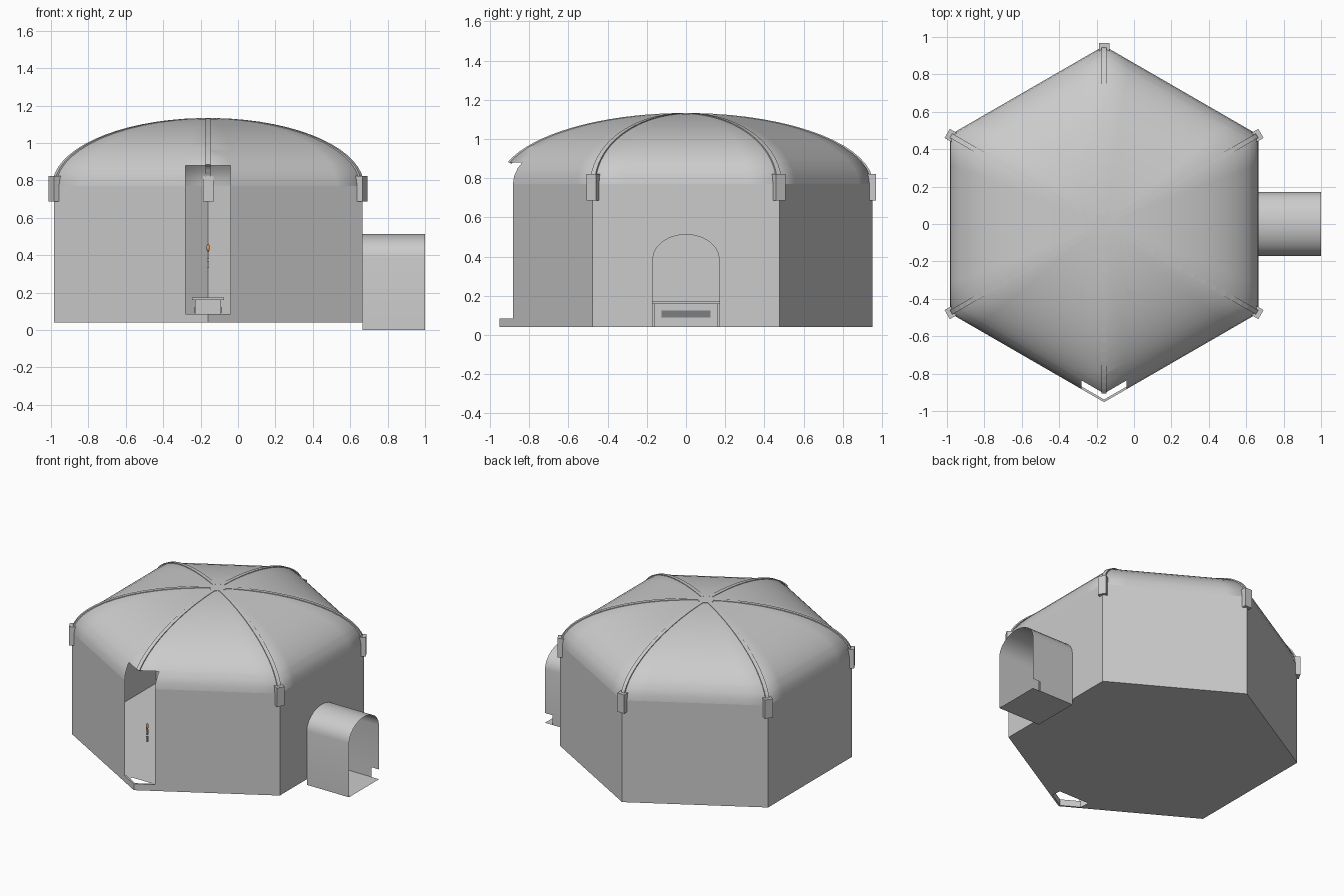
import bpy, bmesh
from math import sin, cos, pi, radians
from mathutils import Vector, Matrix

if "Cube" in bpy.data.objects:
    bpy.data.objects.remove(bpy.data.objects["Cube"])

CX, R = -0.16, 0.9526            # hexagon centre and corner radius
Z0, ZW, ZT = 0.04, 0.77, 1.13    # ground sheet, wall top, dome top
OW, OZ, OY = 0.12, 0.88, -0.80   # corner doorway: half width, top, depth
TW, TS, TT = 0.17, 0.385, 0.513  # tunnel: half width, spring line, crown


def finish(name, bm, smooth=False):
    me = bpy.data.meshes.new(name)
    bm.to_mesh(me)
    bm.free()
    ob = bpy.data.objects.new(name, me)
    bpy.context.collection.objects.link(ob)
    for p in me.polygons:
        p.use_smooth = smooth
    return ob


def corner(k, r=R):
    a = radians(30 + 60 * k)
    return Vector((CX + r * cos(a), r * sin(a), 0))


def cut_doorway(bm):
    # split along the doorway planes, then drop the faces inside
    for co, no in (((CX - OW, 0, 0), (1, 0, 0)), ((CX + OW, 0, 0), (1, 0, 0)),
                   ((0, 0, OZ), (0, 0, 1)), ((0, OY, 0), (0, 1, 0))):
        bmesh.ops.bisect_plane(bm, geom=bm.verts[:] + bm.edges[:] + bm.faces[:],
                               plane_co=co, plane_no=no)
    gone = []
    for f in bm.faces:
        c = f.calc_center_median()
        if abs(c.x - CX) < OW and c.z < OZ and c.y < OY:
            gone.append(f)
    bmesh.ops.delete(bm, geom=gone, context='FACES')


def box(bm, centre, size, angle=0):
    m = (Matrix.Translation(centre) @ Matrix.Rotation(angle, 4, 'Z')
         @ Matrix.Diagonal((*size, 1)))
    bmesh.ops.create_cube(bm, size=1, matrix=m)


def arch(n=12):
    return [(TW * cos(pi * i / n), TS + (TT - TS) * sin(pi * i / n)) for i in range(n + 1)]


# walls, the right one with an arched hole into the tunnel
bm = bmesh.new()
for k in range(6):
    a, b = corner(k), corner(k + 1)
    if k == 5:
        pts = [(a.x, a.y, Z0), (a.x, -TW, Z0)]
        pts += [(a.x, y, z) for y, z in reversed(arch())]
        pts += [(a.x, TW, Z0), (b.x, b.y, Z0), (b.x, b.y, ZW), (a.x, a.y, ZW)]
    else:
        pts = [(a.x, a.y, Z0), (b.x, b.y, Z0), (b.x, b.y, ZW), (a.x, a.y, ZW)]
    bm.faces.new([bm.verts.new(p) for p in pts])
cut_doorway(bm)
finish("walls", bm)

# ground sheet
bm = bmesh.new()
bm.faces.new([bm.verts.new(corner(-k) + Vector((0, 0, Z0))) for k in range(6)])
cut_doorway(bm)
finish("ground_sheet", bm)

# dome: elliptical loft of hexagons up to one point
bm = bmesh.new()
ACROSS, RINGS = 6, 14
rings = []
for j in range(RINGS):
    t = pi / 2 * j / RINGS
    z = ZW + (ZT - ZW) * sin(t)
    ring = []
    for k in range(6):
        a, b = corner(k, R * cos(t)), corner(k + 1, R * cos(t))
        for i in range(ACROSS):
            p = a.lerp(b, i / ACROSS)
            ring.append(bm.verts.new((p.x, p.y, z)))
    rings.append(ring)
n = 6 * ACROSS
for lo, hi in zip(rings, rings[1:]):
    for i in range(n):
        bm.faces.new((lo[i], lo[(i + 1) % n], hi[(i + 1) % n], hi[i]))
top = bm.verts.new((CX, 0, ZT))
for i in range(n):
    bm.faces.new((rings[-1][i], rings[-1][(i + 1) % n], top))
cut_doorway(bm)
finish("dome", bm, True)

# ribs: flat straps along the dome ridges, the front one stops at the doorway
bm = bmesh.new()
for k in range(6):
    ang = radians(30 + 60 * k)
    out, side = Vector((cos(ang), sin(ang), 0)), Vector((-sin(ang), cos(ang), 0))
    start = 0.32 if k == 4 else 0.0
    prev = None
    for j in range(17):
        t = start + (pi / 2 - 0.05 - start) * j / 16
        p = Vector((CX, 0, ZW)) + out * R * cos(t) + Vector((0, 0, (ZT - ZW) * sin(t)))
        nrm = (out * cos(t) / R + Vector((0, 0, sin(t) / (ZT - ZW)))).normalized()
        sec = [bm.verts.new(p + side * s * 0.013 + nrm * h)
               for s, h in ((-1, -0.016), (1, -0.016), (1, 0.003), (-1, 0.003))]
        if prev:
            for i in range(4):
                bm.faces.new((prev[i], prev[(i + 1) % 4], sec[(i + 1) % 4], sec[i]))
        else:
            bm.faces.new(sec[::-1])
        prev = sec
    bm.faces.new(prev)
bmesh.ops.recalc_face_normals(bm, faces=bm.faces[:])
finish("ribs", bm)

# crown disc where the ribs meet
bm = bmesh.new()
bmesh.ops.create_cone(bm, cap_ends=True, segments=24, radius1=0.055, radius2=0.055,
                      depth=0.014, matrix=Matrix.Translation((CX, 0, ZT - 0.005)))
finish("crown_disc", bm)

# brackets clasping every corner except the doorway
bm = bmesh.new()
for k in (0, 1, 2, 3, 5):
    p = corner(k, R - 0.007)
    box(bm, (p.x, p.y, 0.755), (0.046, 0.056, 0.135), radians(30 + 60 * k))
finish("corner_brackets", bm)

# doorway threshold: a thin strip bent round the front corner
bm = bmesh.new()
sections = []
for x in (-OW, 0, OW):
    y = -R + abs(x) * 0.577
    sections.append([bm.verts.new((CX + x, y + d, z)) for d, z in
                     ((0, Z0), (0.014, Z0), (0.014, 0.085), (0, 0.085))])
for s, e in zip(sections, sections[1:]):
    for i in range(4):
        bm.faces.new((s[i], s[(i + 1) % 4], e[(i + 1) % 4], e[i]))
bm.faces.new(sections[0])
bm.faces.new(sections[-1])
bmesh.ops.recalc_face_normals(bm, faces=bm.faces[:])
finish("threshold", bm)

# side tunnel, open at its outer end, far wall notched at the bottom
bm = bmesh.new()
XI, XO = CX + R * cos(pi / 6), 1.0
prof = [(TW, 0.0), (TW, 0.07)] + arch() + [(-TW, 0.0)]
inner = [bm.verts.new((XI, y, z)) for y, z in prof]
outer = [bm.verts.new((XO, y, z)) for y, z in prof]
for i in range(1, len(prof) - 1):
    bm.faces.new((outer[i], outer[i + 1], inner[i + 1], inner[i]))
bm.faces.new((inner[0], inner[-1], outer[-1], outer[0]))
w = [bm.verts.new((0.94, TW, z)) for z in (0.0, 0.07)]
bm.faces.new((inner[0], w[0], w[1], inner[1]))
tunnel = finish("tunnel", bm, True)
bpy.context.view_layer.objects.active = tunnel
tunnel.select_set(True)
bpy.ops.object.shade_smooth_by_angle(angle=radians(35))

# low table in the middle, with dark slots along its sides
bm = bmesh.new()
box(bm, (CX, 0, 0.1), (0.14, 0.32, 0.12))
box(bm, (CX, 0, 0.167), (0.17, 0.345, 0.015))
finish("table", bm)
dark = bpy.data.materials.new("slot_grey")
dark.diffuse_color = (0.2, 0.21, 0.22, 1)
dark.use_nodes = True
dark.node_tree.nodes["Principled BSDF"].inputs["Base Color"].default_value = dark.diffuse_color
bm = bmesh.new()
box(bm, (CX, 0, 0.107), (0.144, 0.25, 0.034))
finish("table_slots", bm).data.materials.append(dark)

# little pull hanging in the doorway
bm = bmesh.new()
box(bm, (CX, -0.8, 0.40), (0.012, 0.012, 0.04))
box(bm, (CX, -0.8, 0.35), (0.01, 0.01, 0.04))
finish("door_pull", bm)
bm = bmesh.new()
bmesh.ops.create_uvsphere(bm, u_segments=8, v_segments=6, radius=1,
                          matrix=Matrix.Translation((CX, -0.8, 0.44)) @ Matrix.Diagonal((0.009, 0.009, 0.022, 1)))
orange = bpy.data.materials.new("orange")
orange.diffuse_color = (0.8, 0.35, 0.08, 1)
orange.use_nodes = True
orange.node_tree.nodes["Principled BSDF"].inputs["Base Color"].default_value = orange.diffuse_color
finish("door_pull_bead", bm, True).data.materials.append(orange)
